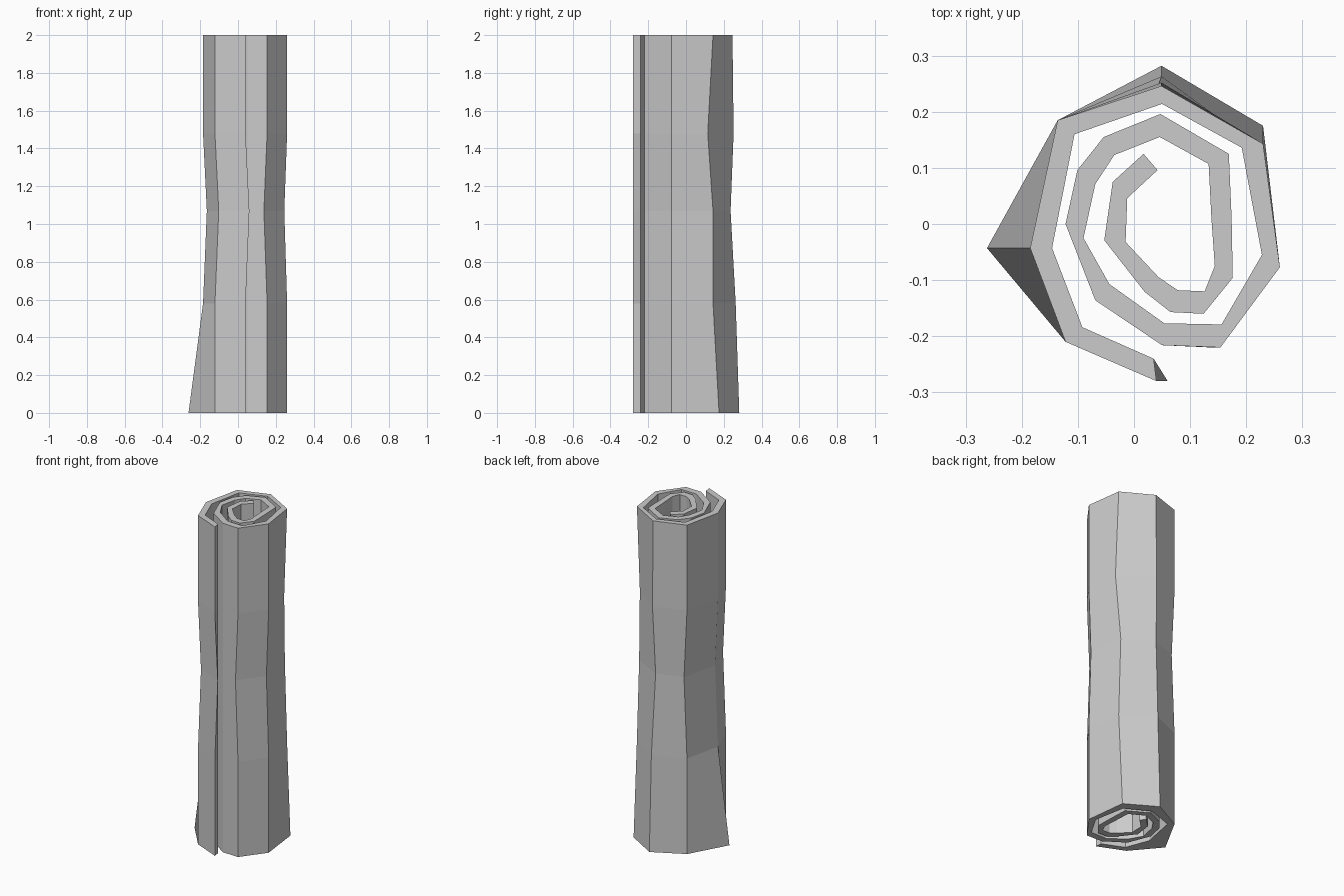
import bpy, bmesh

# Spiral cross-section, from the loose outer end to the core
outer = [(.04, -.28), (-.122, -.21), (-.185, -.043), (-.136, .185), (.049, .246),
         (.23, .143), (.26, -.077), (.154, -.22), (.05, -.216), (-.069, -.136),
         (-.122, 0), (-.101, .096), (-.054, .155), (.047, .196), (.169, .125),
         (.174, .01), (.176, -.096), (.124, -.16), (.065, -.157), (.019, -.121),
         (-.053, -.029), (-.038, .075), (.017, .125)]
inner = [(.035, -.24), (-.092, -.184), (-.146, -.043), (-.106, .16), (.05, .214),
         (.192, .136), (.228, -.055), (.156, -.179), (.054, -.177), (-.044, -.107),
         (-.09, -.025), (-.069, .071), (-.035, .123), (.046, .155), (.133, .107),
         (.138, .01), (.144, -.075), (.126, -.12), (.078, -.118), (.044, -.095),
         (-.015, -.032), (-.012, .046), (.042, .096)]
rows = [0, .58, 1.07, 1.48, 2]

# Dents and flares of the outer skin: (row, column) -> shift
shift = {(0, 2): (-.077, 0), (0, 4): (0, .036), (0, 5): (0, .032),
         (1, 4): (0, .017), (3, 4): (0, .006), (3, 5): (0, -.028),
         (2, 0): (.02, 0), (2, 1): (.02, 0), (2, 2): (.02, 0), (2, 3): (.02, 0),
         (2, 4): (-.01, -.01), (2, 5): (-.015, 0), (2, 6): (-.015, 0), (2, 7): (-.017, 0)}

# Rolled sheet: closed strip profile swept through the rows
bm = bmesh.new()
n = len(outer)
rings = []
for r, z in enumerate(rows):
    ring = []
    for i, (x, y) in enumerate(outer):
        dx, dy = shift.get((r, i), (0, 0))
        ring.append(bm.verts.new((x + dx, y + dy, z)))
    ring += [bm.verts.new((x, y, z)) for x, y in reversed(inner)]
    rings.append(ring)
m = 2 * n
for a, b in zip(rings, rings[1:]):
    for i in range(m):
        j = (i + 1) % m
        bm.faces.new((a[i], a[j], b[j], b[i]))
# End strips at the bottom and top
for ring in (rings[0], rings[-1]):
    for i in range(n - 1):
        bm.faces.new((ring[i], ring[i + 1], ring[m - 2 - i], ring[m - 1 - i]))
bmesh.ops.recalc_face_normals(bm, faces=bm.faces)

mesh = bpy.data.meshes.new("rolled_sheet")
bm.to_mesh(mesh)
bm.free()
bpy.context.collection.objects.link(bpy.data.objects.new("rolled_sheet", mesh))
